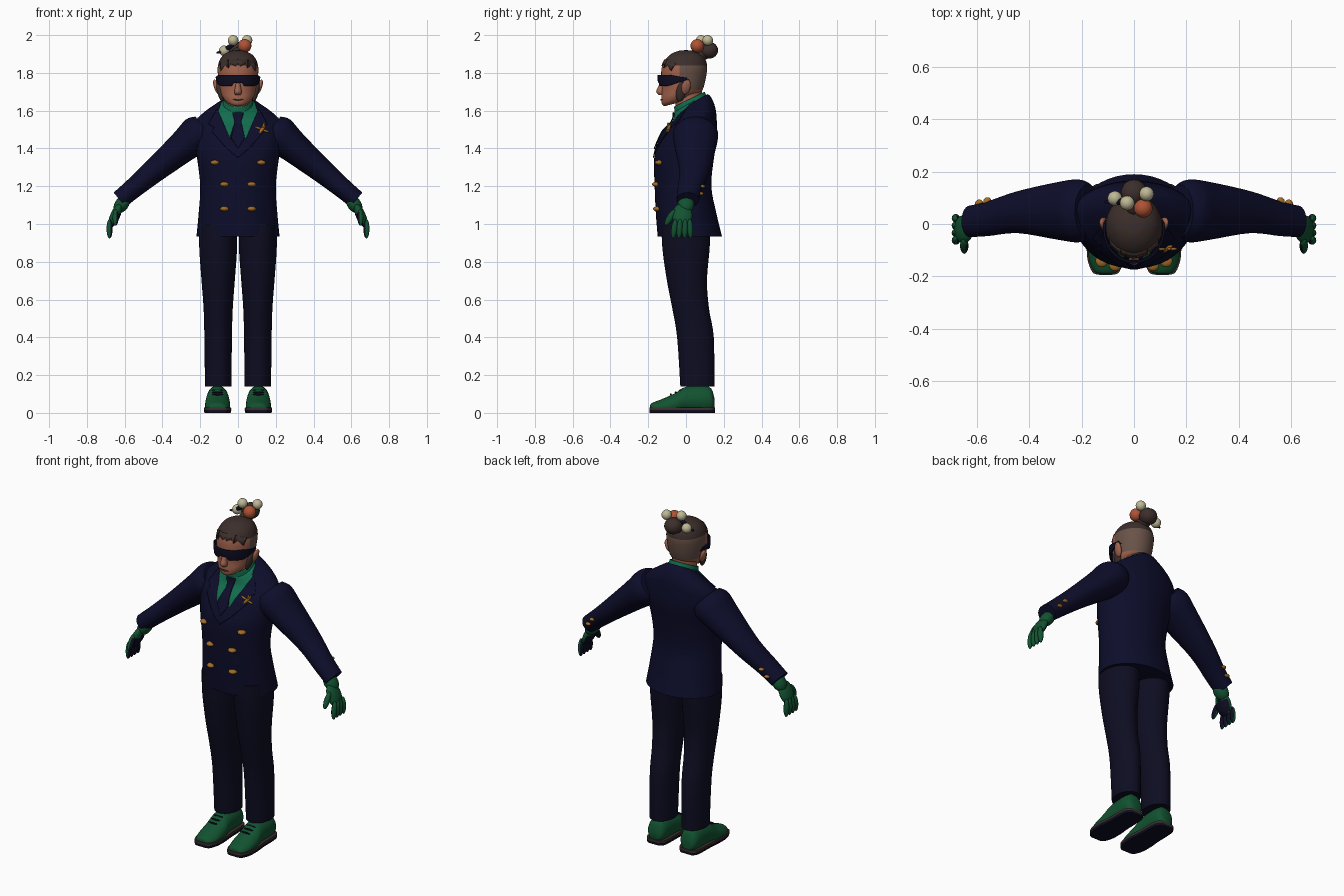
import bpy, bmesh
from math import pi, cos, sin, radians
from mathutils import Vector, Matrix
from mathutils.bvhtree import BVHTree

UP = Vector((0, 0, 1))
FRONT = Vector((0, -1, 0))

cube = bpy.data.objects.get("Cube")
if cube:
    bpy.data.objects.remove(cube)


def material(name, red, green, blue):
    mat = bpy.data.materials.new(name)
    mat.use_nodes = True
    mat.diffuse_color = (red, green, blue, 1)
    shader = mat.node_tree.nodes["Principled BSDF"]
    shader.inputs["Base Color"].default_value = mat.diffuse_color
    shader.inputs["Roughness"].default_value = .8
    return mat


NAVY = material("navy_cloth", .004, .004, .024)
BLACK = material("dark_trim", .004, .004, .016)
GREEN = material("leather_green", .006, .085, .03)
SHIRT = material("shirt_green", .006, .15, .075)
GOLD = material("gold", .36, .15, .02)
SKIN = material("skin", .36, .125, .075)
HAIR = material("dark_hair", .045, .028, .024)
SHAVED = material("shaved_hair", .14, .085, .065)
CREAM = material("cream", .52, .48, .3)
ORANGE = material("orange", .42, .085, .035)


def finish(name, bm, *materials, mirror=False, thickness=0):
    bmesh.ops.recalc_face_normals(bm, faces=bm.faces)
    mesh = bpy.data.meshes.new(name)
    bm.to_mesh(mesh)
    bm.free()
    part = bpy.data.objects.new(name, mesh)
    bpy.context.collection.objects.link(part)
    for mat in materials:
        mesh.materials.append(mat)
    bpy.ops.object.select_all(action='DESELECT')
    part.select_set(True)
    bpy.context.view_layer.objects.active = part
    bpy.ops.object.shade_smooth_by_angle(angle=radians(45))
    if thickness:
        solid = part.modifiers.new("thickness", 'SOLIDIFY')
        solid.thickness, solid.offset = thickness, 0
    if mirror:
        part.modifiers.new("mirror", 'MIRROR')


def spline(rings, steps=4):
    # smooth interpolation through the ring values
    rows = [Vector(ring) for ring in rings]
    rows = [rows[0]] + rows + [rows[-1]]
    for before, start, end, after in zip(rows, rows[1:], rows[2:], rows[3:]):
        leave, arrive = (end - before) / 2, (after - start) / 2
        for step in range(steps):
            t = step / steps
            ease = t * t * (3 - 2 * t)
            yield (start.lerp(end, ease) + leave * t * (1 - t) ** 2
                   - arrive * t * t * (1 - t))
    yield rows[-1]


def loft(rings, frame=Matrix(), cx=0, sides=40, tilt=lambda t: 0, caps=True, low=-9, high=9):
    # each ring: distance along the axis, centre y, radius x, radius y
    bm = bmesh.new()
    loops = []
    for t, cy, rx, ry in spline(rings):
        loop = []
        for side in range(sides):
            angle = 2 * pi * side / sides
            x, y = rx * cos(angle), ry * sin(angle)
            co = frame @ Vector((cx + x, cy + y, t + tilt(t) * y))
            co.z = min(max(co.z, low), high)
            loop.append(bm.verts.new(co))
        loops.append(loop)
    for lower, upper in zip(loops, loops[1:]):
        for side in range(sides):
            bm.faces.new((lower[side - 1], lower[side], upper[side], upper[side - 1]))
    if caps:
        bm.faces.new(loops[0])
        bm.faces.new(loops[-1])
    return bm


def ball(bm, centre, radii, direction=UP):
    turn = UP.rotation_difference(Vector(direction)).to_matrix().to_4x4()
    place = Matrix.Translation(centre) @ turn @ Matrix.Diagonal((*radii, 1))
    bmesh.ops.create_uvsphere(bm, u_segments=20, v_segments=12, radius=1, matrix=place)
    return bm


def cut(bm, point, normal):
    bmesh.ops.bisect_plane(bm, geom=bm.verts[:] + bm.edges[:] + bm.faces[:],
                           plane_co=point, plane_no=normal)


def on_front(tree, x, z):
    hit, normal = tree.ray_cast(Vector((x, -1, z)), -FRONT)[:2]
    if hit is None:
        hit, normal = tree.find_nearest(Vector((x, -.1, z)))[:2]
    return hit, normal


def patch(name, outline, tree, lift, mat, mirror=False):
    # thin plate draped over the front of a body part
    bm = bmesh.new()
    bm.faces.new([bm.verts.new((x, 0, z)) for x, z in outline])
    for line in range(-15, 16):
        cut(bm, UP.zxy * line / 100, UP.zxy)
        cut(bm, UP * (1.5 + line / 100), UP)
    for vert in bm.verts:
        vert.co = on_front(tree, vert.co.x, vert.co.z)[0] + FRONT * lift
    finish(name, bm, mat, mirror=mirror, thickness=.006)


def symmetric(half):
    return half + [(-x, z) for x, z in reversed(half) if x]


# jacket body, its upper rings sloping down to the open collar
bm = loft([(.935, .02, .22, .17), (1.06, 0, .208, .16), (1.2, -.016, .2, .15),
           (1.35, -.01, .217, .158), (1.45, .015, .235, .15), (1.53, .035, .235, .128),
           (1.58, .045, .19, .11), (1.62, .04, .125, .096), (1.64, .03, .085, .086)],
          tilt=lambda t: max(0, 4 * (t - 1.5)))
torso = BVHTree.FromBMesh(bm)
finish("jacket_body", bm, NAVY)

# sleeves, lofted from shoulder to cuff
shoulder = Matrix.Translation((.2, 0, 1.46)) @ Matrix.Rotation(radians(130), 4, 'Y')
bm = loft([(-.05, .05, .08, .1), (0, .05, .1, .12), (.1, .05, .085, .11),
           (.3, .045, .064, .08), (.45, .02, .053, .066), (.54, .01, .05, .06)],
          shoulder, cx=-.02)
sleeve = BVHTree.FromBMesh(bm)
finish("sleeves", bm, NAVY, mirror=True)

# trousers
bm = loft([(.14, .06, .07, .09), (.4, .05, .073, .097), (.55, .025, .077, .097),
           (.7, .005, .088, .106), (.87, 0, .1, .125), (1, 0, .1, .13)], cx=.105)
finish("trousers", bm, BLACK, mirror=True)

# shoes, with welts and soles that widen the same outline
forward = Matrix.Rotation(radians(90), 4, 'X')
shoe = [(-.15, .05, .03, .03), (-.12, .07, .055, .07), (0, .07, .06, .068),
        (.06, .045, .066, .058), (.13, .03, .064, .042), (.18, .025, .045, .028),
        (.19, .025, .02, .015)]
outline = [(t * 1.02, .02, rx + .006, .08) for t, cy, rx, ry in shoe]
finish("shoes", loft(shoe, forward, cx=.108, low=.02), GREEN, mirror=True)
finish("shoe_welts", loft(outline, forward, cx=.108, low=.014, high=.028), HAIR, mirror=True)
finish("shoe_soles", loft(outline, forward, cx=.108, low=0, high=.015), BLACK, mirror=True)
bm = bmesh.new()
for lace in range(3):
    ball(bm, (.108, -.03 - lace * .025, .12 - lace * .011), (.03, .005, .005))
finish("shoe_laces", bm, BLACK, mirror=True)

# gloves with dark palms
bm = bmesh.new()
ball(bm, (.615, 0, 1.105), (.036, .044, .055), (-.6, 0, .8))
ball(bm, (.65, -.02, 1.045), (.026, .054, .07), (-.4, 0, .9))
ball(bm, (.648, -.083, 1.035), (.016, .018, .05), (0, .5, .8))
for finger in range(4):
    y = .022 - finger * .028
    ball(bm, (.68, y, .975), (.016, .016, .052), (0, -2 * y, 1))
bm.normal_update()
for face in bm.faces:
    face.material_index = int(face.normal.x < -.4 and face.calc_center_median().z < 1.06)
finish("gloves", bm, GREEN, BLACK, mirror=True)

# shirt, tie and lapels draped on the jacket
patch("shirt_front", symmetric([(0, 1.41), (.045, 1.455), (.105, 1.595), (.085, 1.65)]) + [(0, 1.585)],
      torso, .004, SHIRT)
patch("tie", symmetric([(0, 1.4), (.036, 1.455), (.018, 1.54), (.03, 1.59)]), torso, .012, NAVY)
patch("lapels", [(0, 1.35), (.06, 1.4), (.14, 1.49), (.125, 1.51), (.155, 1.53),
                 (.11, 1.61), (.046, 1.46), (0, 1.41)], torso, .005, NAVY, mirror=True)
bm = loft([(1.6, .03, .09, .09), (1.63, .025, .08, .083), (1.66, .018, .072, .078)],
          tilt=lambda t: .5, caps=False)
finish("shirt_collar", bm, SHIRT, thickness=.006)

# jacket buttons
bm = bmesh.new()
for x, z in ((.123, 1.325), (.072, 1.21), (.072, 1.08)):
    for side in (-x, x):
        spot, normal = on_front(torso, side, z)
        ball(bm, spot, (.024, .024, .013), normal)
finish("jacket_buttons", bm, GOLD)

# cuff buttons
bm = bmesh.new()
for x, z in ((.565, 1.2), (.595, 1.16)):
    spot, normal = sleeve.find_nearest(Vector((x, .1, z)))[:2]
    ball(bm, spot, (.016, .016, .009), normal)
finish("cuff_buttons", bm, GOLD, mirror=True)

# insect brooch: a slanted body with four wings
pin = on_front(torso, .127, 1.5)[0] + FRONT * .008
bm = ball(bmesh.new(), pin, (.009, .009, .034), (.6, .4, .8))
for quarter in range(4):
    angle = radians(70 + 90 * quarter)
    wing = Vector((cos(angle), 0, sin(angle)))
    ball(bm, pin + wing * .022, (.006, .006, .018), wing)
finish("brooch", bm, GOLD)

# neck
bm = loft([(1.56, .02, .07, .072), (1.65, .013, .066, .07), (1.73, .01, .068, .075)])
finish("neck", bm, SKIN)

# head, coloured by hairline planes
bm = loft([(1.635, -.07, .035, .045), (1.65, -.055, .064, .073), (1.675, -.043, .083, .088),
           (1.71, -.02, .096, .108), (1.81, -.01, .108, .121), (1.86, -.005, .1, .112),
           (1.895, 0, .077, .085), (1.915, 0, .04, .045), (1.92, 0, .01, .01)],
          tilt=lambda t: max(0, 4 * (1.7 - t)))
crown, ear_line, nape = 1.84, -.035, 1.71
cut(bm, UP * crown, UP)
cut(bm, UP * nape, UP)
cut(bm, -FRONT * ear_line, FRONT)
for face in bm.faces:
    middle = face.calc_center_median()
    if middle.z > crown:
        face.material_index = 2
    elif middle.y > ear_line and middle.z > nape:
        face.material_index = 1
skull = BVHTree.FromBMesh(bm)
finish("head", bm, SKIN, SHAVED, HAIR)
patch("hairline_tufts", [(0, 1.85), (.012, 1.835), (.04, 1.85), (.05, 1.825), (.07, 1.84),
                         (.09, 1.81), (.095, 1.85), (.05, 1.87), (0, 1.87)],
      skull, .001, HAIR, mirror=True)

# nose, mouth, ears and sideburns
bm = loft([(1.775, -.117, .01, .012), (1.735, -.126, .013, .018),
           (1.7, -.133, .02, .025), (1.683, -.127, .014, .016)], sides=16)
finish("nose", bm, SKIN)
patch("mouth", symmetric([(0, 1.662), (.032, 1.66), (.02, 1.655)]), skull, 0, HAIR)
finish("ears", ball(bmesh.new(), (.113, 0, 1.725), (.014, .024, .042), (.35, .25, 1)),
       SKIN, mirror=True)
finish("sideburns", ball(bmesh.new(), (.096, -.026, 1.7), (.014, .026, .055), (.25, .2, 1)),
       HAIR, mirror=True)

# wraparound glasses, narrowing to the ears and notched at the nose
bm = loft([(1.732, -.02, .11, .122), (1.76, -.02, .113, .126), (1.79, -.02, .114, .126)],
          sides=64, caps=False)
behind = [face for face in bm.faces if face.calc_center_median().y > .01]
bmesh.ops.delete(bm, geom=behind, context='FACES')
for vert in bm.verts:
    x, y, z = vert.co
    if y > -.09:
        vert.co.z = 1.77 + (z - 1.77) * max(.3, 1 - (y + .09) * 9)
    elif abs(x) < .022 and z < 1.755:
        vert.co.z = 1.755 + (z - 1.755) * .3
finish("glasses", bm, BLACK, thickness=.008)

# hair bun with beads and a pin
bm = ball(bmesh.new(), (0, .12, 1.92), (.05, .05, .045))
ball(bm, (0, .08, 1.9), (.035, .05, .035))
finish("hair_bun", bm, HAIR)
bm = bmesh.new()
for centre in ((-.026, .08, 1.972), (.048, .115, 1.972), (-.073, .098, 1.917)):
    ball(bm, centre, [.028] * 3)
finish("cream_beads", bm, CREAM)
finish("orange_bead", ball(bmesh.new(), (.035, .06, 1.943), [.036] * 3), ORANGE)
bm = ball(bmesh.new(), (-.05, .085, 1.935), (.012, .012, .045), (1, 0, .6))
ball(bm, (-.095, .085, 1.91), (.007, .007, .02), (1, 0, .2))
finish("hair_pin", bm, BLACK)
